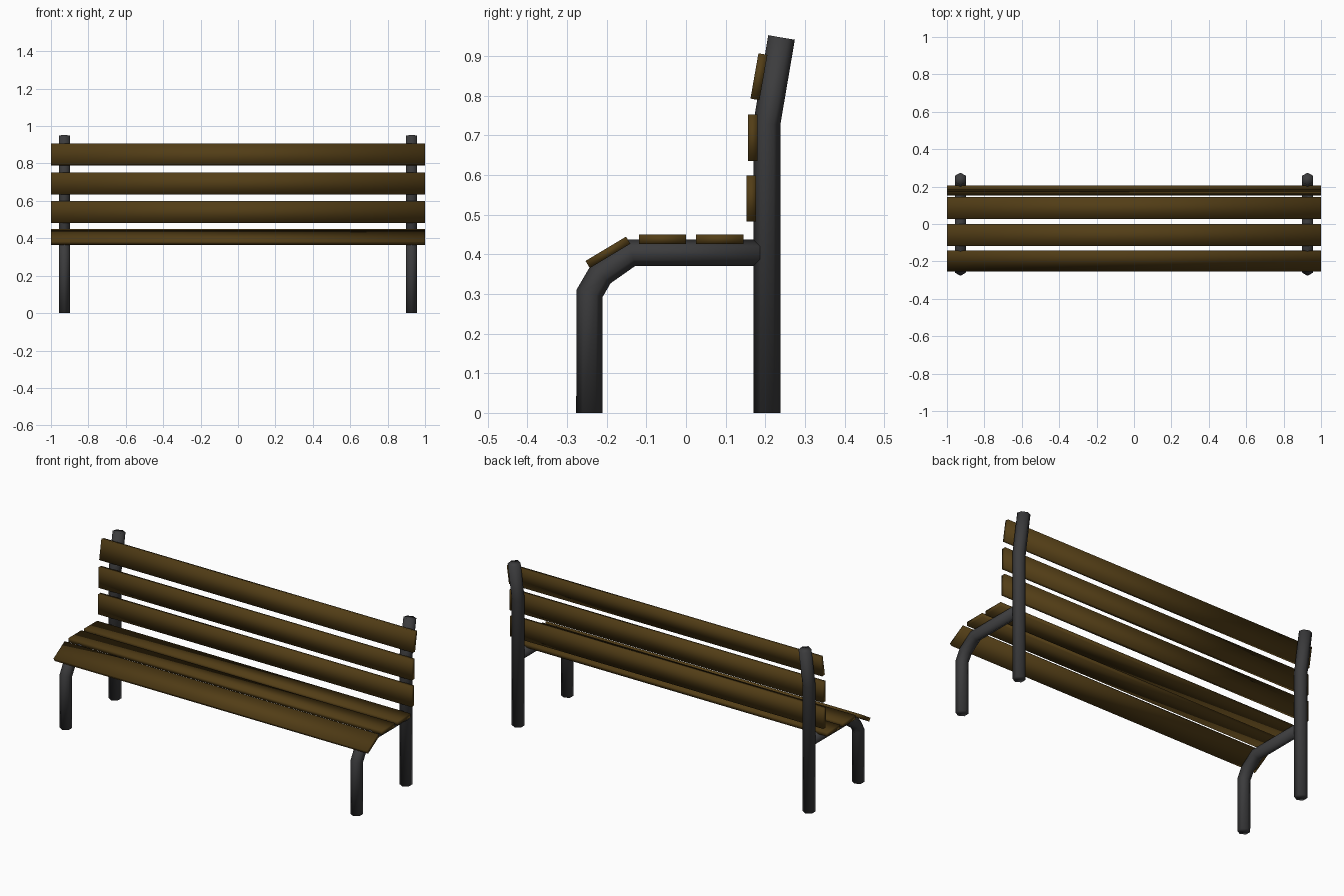
import bpy, bmesh, math
from mathutils import Vector

if "Cube" in bpy.data.objects:
    bpy.data.objects.remove(bpy.data.objects["Cube"])


def material(name, rgb):
    m = bpy.data.materials.new(name)
    m.diffuse_color = (*rgb, 1)
    m.use_nodes = True
    m.node_tree.nodes["Principled BSDF"].inputs["Base Color"].default_value = m.diffuse_color
    return m


WOOD = material("dark_wood", (0.085, 0.047, 0.008))
IRON = material("dark_iron", (0.045, 0.045, 0.047))


def finish(name, bm, mat):
    bmesh.ops.recalc_face_normals(bm, faces=bm.faces)
    for f in bm.faces:
        f.smooth = True
    me = bpy.data.meshes.new(name)
    bm.to_mesh(me)
    bm.free()
    me.materials.append(mat)
    ob = bpy.data.objects.new(name, me)
    bpy.context.collection.objects.link(ob)
    return ob


def tube(name, x, path, radius=0.034, sides=6):
    """Six-sided tube swept along a (y, z) path with mitred bends."""
    bm = bmesh.new()
    pts = [Vector(p) for p in path]
    dirs = [(b - a).normalized() for a, b in zip(pts, pts[1:])]
    rings = []
    for i, p in enumerate(pts):
        d0, d1 = dirs[max(i - 1, 0)], dirs[min(i, len(dirs) - 1)]
        t = (d0 + d1).normalized()
        n = Vector((-t.y, t.x)) / t.dot(d0)
        ring = []
        for k in range(sides):
            a = 2 * math.pi * k / sides
            q = p + n * radius * math.cos(a)
            ring.append(bm.verts.new((x + radius * math.sin(a), q.x, q.y)))
        rings.append(ring)
    for r0, r1 in zip(rings, rings[1:]):
        for k in range(sides):
            j = (k + 1) % sides
            bm.faces.new((r0[k], r0[j], r1[j], r1[k]))
    bm.faces.new(rings[0])
    bm.faces.new(rings[-1])
    return finish(name, bm, IRON)


def slat(name, y, z, width, thick, angle):
    """Full-length board; angle tilts its width up from the y axis."""
    bm = bmesh.new()
    bmesh.ops.create_cube(bm, size=1)
    for v in bm.verts:
        v.co = (v.co.x * 2.0, v.co.y * width, v.co.z * thick)
    ob = finish(name, bm, WOOD)
    ob.location = (0, y, z)
    ob.rotation_euler.x = math.radians(angle)
    return ob


# Frames: upright rear post, and front leg bending into the seat rail
for side, x in (("left", -0.928), ("right", 0.928)):
    tube(f"rear_post_{side}", x, [(0.204, 0), (0.204, 0.73), (0.241, 0.947)])
    tube(f"front_leg_{side}", x,
         [(-0.244, 0), (-0.243, 0.302), (-0.215, 0.35), (-0.138, 0.404), (0.2, 0.404)],
         radius=0.033)

# Seat boards, front one sloping down
slat("seat_slat_front", -0.197, 0.405, 0.119, 0.021, 31)
slat("seat_slat_middle", -0.059, 0.438, 0.119, 0.023, 0)
slat("seat_slat_rear", 0.085, 0.438, 0.119, 0.023, 0)

# Backrest boards, top one leaning back with the post
slat("back_slat_lower", 0.165, 0.541, 0.116, 0.024, 90)
slat("back_slat_middle", 0.168, 0.694, 0.118, 0.024, 90)
slat("back_slat_top", 0.184, 0.848, 0.116, 0.023, 80)
